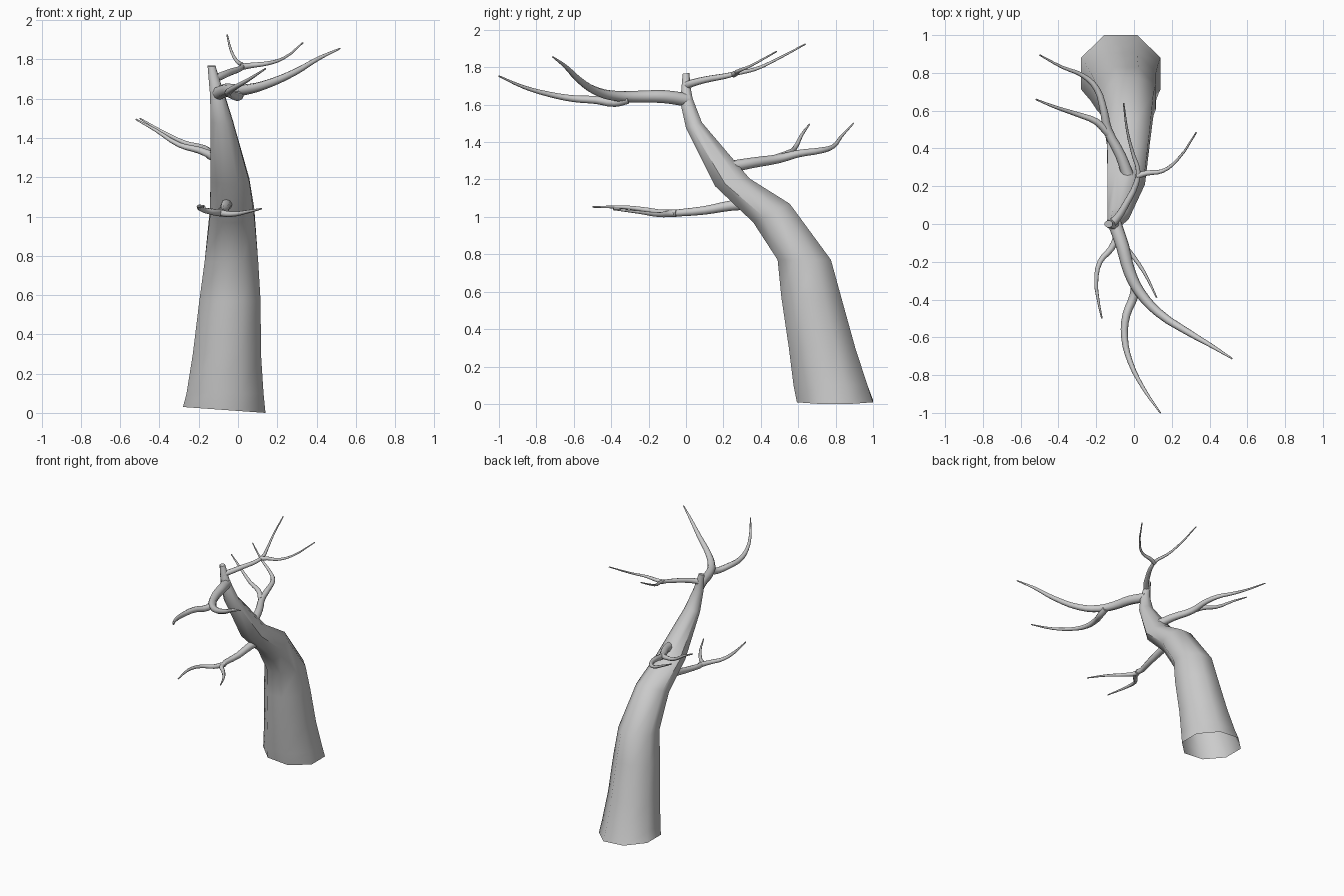
import bpy, bmesh, math

SIDES = 8


def finish(obj):
    bpy.ops.object.select_all(action='DESELECT')
    obj.select_set(True)
    bpy.context.view_layer.objects.active = obj


# Trunk rings: front edge (y, z), back edge (y, z), left x, right x
rings = [
    (.593, .015, 1.00, .015, -.28, .14),
    (.575, .10, .97, .10, -.262, .13),
    (.55, .30, .905, .30, -.23, .117),
    (.51, .57, .83, .57, -.197, .115),
    (.49, .77, .775, .77, -.17, .103),
    (.36, .97, .555, 1.07, -.143, .083),
    (.155, 1.165, .34, 1.205, -.14, .058),
    (.00, 1.475, .085, 1.505, -.14, -.028),
    (-.03, 1.61, .035, 1.635, -.142, -.07),
    (-.025, 1.68, .025, 1.69, -.148, -.09),
    (-.018, 1.765, .018, 1.77, -.155, -.115),
]


def build_trunk():
    bm = bmesh.new()
    grow = 1 / math.cos(math.pi / SIDES)
    loops = []
    for n, (y0, z0, y1, z1, x0, x1) in enumerate(rings):
        loop = []
        for k in range(SIDES):
            a = 2 * math.pi * (k + .5) / SIDES
            c, s = math.cos(a) * grow / 2, math.sin(a) * grow / 2
            # the foot leans slightly to the right
            lean = -.03 * c if n == 0 else 0
            loop.append(bm.verts.new(((x0 + x1) / 2 + (x1 - x0) * c,
                                      (y0 + y1) / 2 + (y1 - y0) * s,
                                      (z0 + z1) / 2 + (z1 - z0) * s + lean)))
        loops.append(loop)
    for a, b in zip(loops, loops[1:]):
        for k in range(SIDES):
            j = (k + 1) % SIDES
            bm.faces.new((a[k], a[j], b[j], b[k]))
    bm.faces.new(loops[-1])
    mesh = bpy.data.meshes.new("trunk")
    bm.to_mesh(mesh)
    bm.free()
    obj = bpy.data.objects.new("trunk", mesh)
    bpy.context.collection.objects.link(obj)
    finish(obj)
    bpy.ops.object.shade_smooth_by_angle(angle=math.radians(50))


def branch(name, points, r0, r1, power=1.0):
    """Tapered round limb through the given points."""
    cu = bpy.data.curves.new(name, 'CURVE')
    cu.dimensions = '3D'
    cu.bevel_depth = 1.0
    cu.bevel_resolution = 2
    cu.resolution_u = 3
    cu.use_fill_caps = True
    sp = cu.splines.new('BEZIER')
    sp.bezier_points.add(len(points) - 1)
    for i, (bp, p) in enumerate(zip(sp.bezier_points, points)):
        bp.co = p
        bp.handle_left_type = bp.handle_right_type = 'AUTO'
        bp.radius = r0 + (r1 - r0) * (i / (len(points) - 1)) ** power
    obj = bpy.data.objects.new(name, cu)
    bpy.context.collection.objects.link(obj)
    finish(obj)
    bpy.ops.object.convert(target='MESH')
    bpy.ops.object.shade_smooth_by_angle(angle=math.radians(60))


build_trunk()

# Low front limb and its fork
branch("low_branch", [(-.05, .36, 1.07), (-.06, .24, 1.06), (-.07, .1, 1.035),
                      (-.085, -.08, 1.018), (-.03, -.14, 1.012),
                      (.05, -.25, 1.025), (.12, -.39, 1.04)], .032, .004)
branch("low_twig", [(-.082, -.05, 1.02), (-.12, -.13, 1.022), (-.18, -.2, 1.035),
                    (-.2, -.31, 1.05), (-.19, -.4, 1.053),
                    (-.17, -.5, 1.053)], .02, .004)

# High front limb and its fork
branch("high_front_branch", [(-.105, .01, 1.625), (-.06, -.12, 1.643),
                             (-.025, -.25, 1.643), (.03, -.36, 1.645),
                             (.13, -.47, 1.668), (.29, -.575, 1.735),
                             (.41, -.645, 1.805), (.52, -.713, 1.856)],
       .036, .004, 1.6)
branch("high_front_twig", [(.01, -.31, 1.63), (0, -.38, 1.612), (-.04, -.48, 1.625),
                           (-.05, -.6, 1.632), (-.02, -.73, 1.655),
                           (.05, -.87, 1.695), (.14, -1.0, 1.753)], .025, .004, 1.6)

# Top rear limb and its fork
branch("top_rear_branch", [(-.125, -.005, 1.70), (-.09, .03, 1.714),
                           (-.04, .11, 1.735), (.01, .21, 1.753),
                           (.022, .28, 1.77), (-.005, .37, 1.79),
                           (-.035, .49, 1.845), (-.055, .64, 1.925)], .023, .004)
branch("top_rear_twig", [(.015, .255, 1.762), (.07, .27, 1.77), (.15, .28, 1.78),
                         (.23, .34, 1.805), (.33, .485, 1.885)], .017, .004)

# Left rear limb and its fork
branch("left_rear_branch", [(-.03, .25, 1.27), (-.07, .36, 1.29), (-.14, .5, 1.312),
                            (-.16, .6, 1.338), (-.2, .72, 1.355),
                            (-.27, .785, 1.375), (-.38, .83, 1.43),
                            (-.5, .895, 1.5)], .032, .004)
branch("left_rear_twig", [(-.135, .48, 1.312), (-.2, .542, 1.338),
                          (-.3, .58, 1.365), (-.42, .62, 1.44),
                          (-.52, .66, 1.495)], .022, .004)
